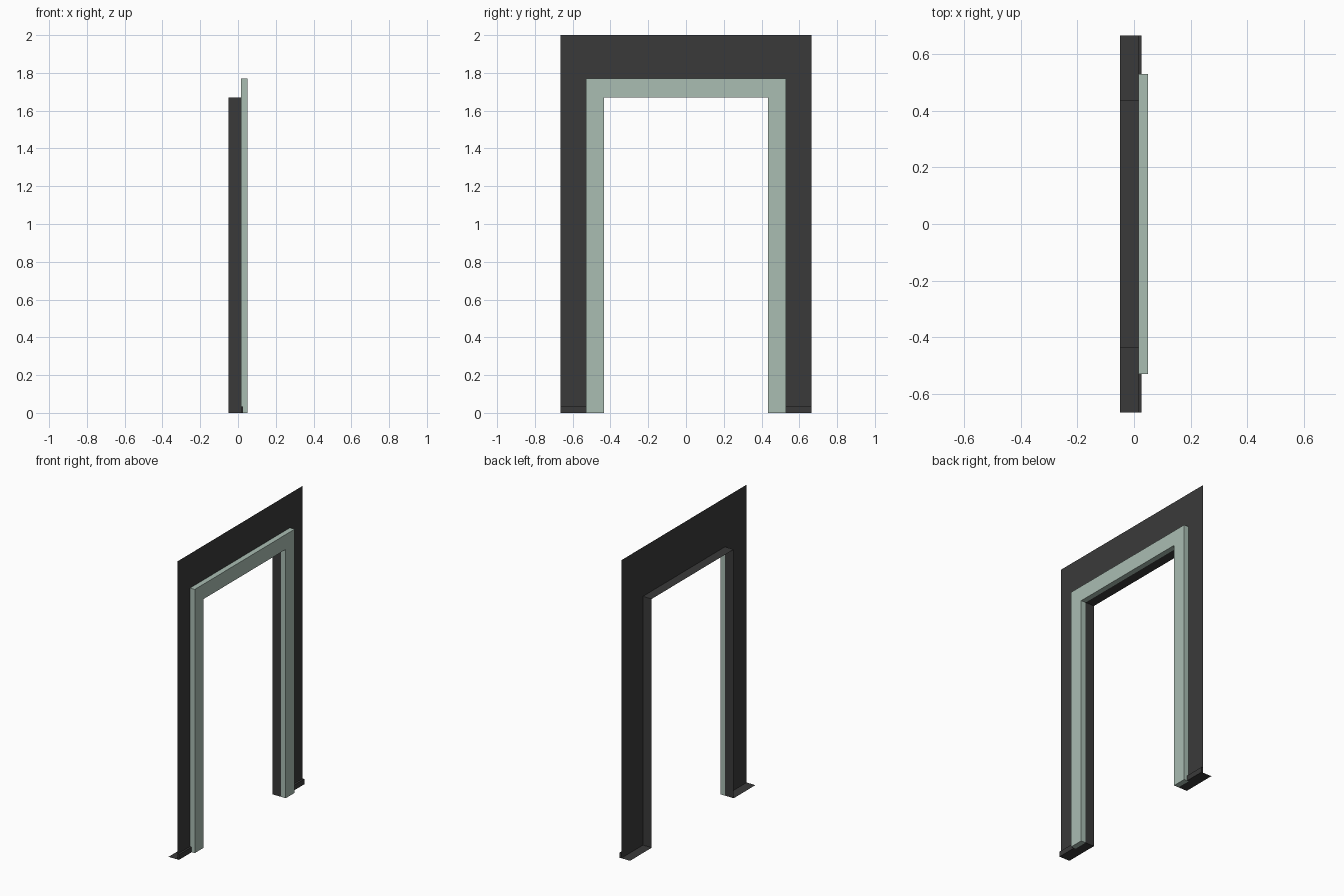
import bpy, bmesh

if "Cube" in bpy.data.objects:
    bpy.data.objects.remove(bpy.data.objects["Cube"])

WALL_X, BACK_X, TRIM_X, BASE_X = 0.015, -0.05, 0.05, 0.027
OPEN_Y, OPEN_Z = 0.435, 1.67      # doorway opening
TRIM_Y, TRIM_Z = 0.53, 1.77       # outside of the casing
WALL_Y, WALL_Z = 0.665, 2.0       # outside of the wall
BASE_Z = 0.035


def material(name, rgb):
    m = bpy.data.materials.new(name)
    m.diffuse_color = (*rgb, 1)
    m.use_nodes = True
    m.node_tree.nodes["Principled BSDF"].inputs["Base Color"].default_value = m.diffuse_color
    return m


dark = material("dark_grey", (0.042, 0.042, 0.042))
mint = material("pale_green", (0.40, 0.51, 0.45))


def finish(name, bm, mat):
    me = bpy.data.meshes.new(name)
    bm.to_mesh(me)
    bm.free()
    me.materials.append(mat)
    ob = bpy.data.objects.new(name, me)
    bpy.context.collection.objects.link(ob)
    return ob


def arch(half, top):
    """Open three-sided path around a doorway in (y, z)."""
    return [(-half, 0), (-half, top), (half, top), (half, 0)]


def panel(name, outline, x, mat, back=None):
    """Flat panel facing +x; with back given, add side walls and leave the rear open."""
    bm = bmesh.new()
    front = [bm.verts.new((x, y, z)) for y, z in outline]
    face = bm.faces.new(front)
    face.normal_update()
    if face.normal.x < 0:
        face.normal_flip()
    if back is not None:
        rear = [bm.verts.new((back, y, z)) for y, z in outline]
        n = len(front)
        for i in range(n):
            j = (i + 1) % n
            bm.faces.new((front[i], front[j], rear[j], rear[i]))
        bmesh.ops.recalc_face_normals(bm, faces=bm.faces)
        face = max(bm.faces, key=lambda f: f.calc_center_median().x)
        if face.normal.x < 0:
            bmesh.ops.reverse_faces(bm, faces=bm.faces)
    return finish(name, bm, mat)


inner = arch(OPEN_Y, OPEN_Z)[::-1]

# Thin wall around the doorway
panel("wall", arch(WALL_Y, WALL_Z) + inner, WALL_X, dark)

# Raised casing with an open rear
panel("door_casing", arch(TRIM_Y, TRIM_Z) + inner, TRIM_X, mint, WALL_X)

# Lining running back from the wall, facing into the opening
bm = bmesh.new()
rows = [[bm.verts.new((x, y, z)) for y, z in arch(OPEN_Y, OPEN_Z)]
        for x in (WALL_X, BACK_X)]
for i in range(3):
    bm.faces.new((rows[0][i], rows[0][i + 1], rows[1][i + 1], rows[1][i]))
bm.normal_update()
bm.faces.ensure_lookup_table()
if bm.faces[1].normal.z > 0:
    bmesh.ops.reverse_faces(bm, faces=bm.faces)
finish("door_lining", bm, dark)

for side, s in (("left", -1), ("right", 1)):
    # Skirting strip beside the casing
    a, b = s * TRIM_Y, s * WALL_Y
    panel(side + "_skirting", [(a, 0), (b, 0), (b, BASE_Z), (a, BASE_Z)],
          BASE_X, dark, WALL_X)
    # Floor plate behind the wall, facing down
    bm = bmesh.new()
    y0, y1 = sorted((s * OPEN_Y, s * WALL_Y))
    bm.faces.new([bm.verts.new((x, y, 0)) for x, y in
                  ((BACK_X, y0), (BACK_X, y1), (WALL_X, y1), (WALL_X, y0))])
    finish(side + "_floor_plate", bm, dark)
